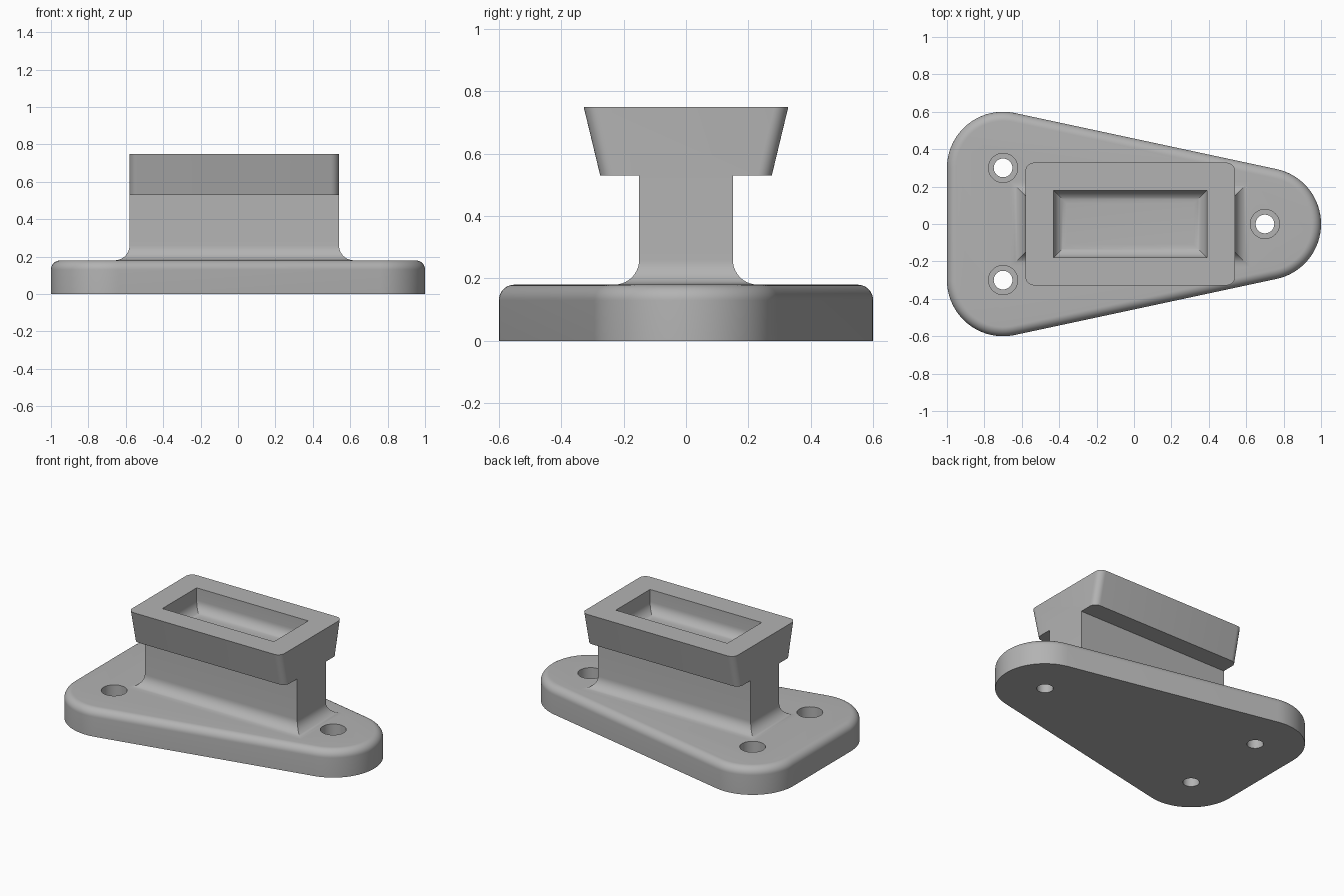
import bpy, bmesh, math
from mathutils import Vector

if "Cube" in bpy.data.objects:
    bpy.data.objects.remove(bpy.data.objects["Cube"])

grey = bpy.data.materials.new("warm_grey")
grey.diffuse_color = (0.45, 0.45, 0.45, 1)
grey.use_nodes = True
grey.node_tree.nodes["Principled BSDF"].inputs["Base Color"].default_value = grey.diffuse_color
CX = -0.02  # post and head centre along x


def loft(name, loops):
    """Closed solid skinned through matching loops of points."""
    bm = bmesh.new()
    rings = [[bm.verts.new(p) for p in loop] for loop in loops]
    n = len(rings[0])
    for a, b in zip(rings, rings[1:]):
        for i in range(n):
            j = (i + 1) % n
            bm.faces.new((a[i], a[j], b[j], b[i]))
    bm.faces.new(rings[0][::-1])
    bm.faces.new(rings[-1])
    bmesh.ops.recalc_face_normals(bm, faces=bm.faces)
    mesh = bpy.data.meshes.new(name)
    bm.to_mesh(mesh)
    bm.free()
    mesh.materials.append(grey)
    ob = bpy.data.objects.new(name, mesh)
    bpy.context.collection.objects.link(ob)
    return ob


def arc(cx, cy, r, a0, a1, n, z):
    return [Vector((cx + r * math.cos(a0 + (a1 - a0) * i / n),
                    cy + r * math.sin(a0 + (a1 - a0) * i / n), z)) for i in range(n + 1)]


def plate_loop(r, z):
    """Tangent outline around three equal circles."""
    t = math.pi / 2 - math.atan2(0.3, 1.4)
    return (arc(0.7, 0, r, -t, t, 32, z) + arc(-0.7, 0.3, r, t, math.pi, 24, z)
            + arc(-0.7, -0.3, r, math.pi, 2 * math.pi - t, 24, z))


def rect_loop(hx, hy, z):
    return [Vector((CX + sx * hx, sy * hy, z)) for sx, sy in ((1, 1), (-1, 1), (-1, -1), (1, -1))]


def round_rect_loop(hx, hy, r, z):
    pts = []
    for k, (sx, sy) in enumerate(((1, 1), (-1, 1), (-1, -1), (1, -1))):
        a = k * math.pi / 2
        pts += arc(CX + sx * (hx - r), sy * (hy - r), r, a, a + math.pi / 2, 8, z)
    return pts


def circle_loop(x, y, r, z):
    return arc(x, y, r, 0, 2 * math.pi, 40, z)[:-1]


def boolean(target, other, operation):
    m = target.modifiers.new(operation.lower(), 'BOOLEAN')
    m.operation, m.solver, m.object = operation, 'EXACT', other
    bpy.ops.object.select_all(action='DESELECT')
    bpy.context.view_layer.objects.active = target
    target.select_set(True)
    bpy.ops.object.modifier_apply(modifier=m.name)
    bpy.data.objects.remove(other, do_unlink=True)


quarter = [math.pi / 2 * i / 10 for i in range(11)]

# Base plate with a rounded top edge
stand = loft("pedestal", [plate_loop(0.3, 0)] + [
    plate_loop(0.25 + 0.05 * math.cos(a), 0.13 + 0.05 * math.sin(a)) for a in quarter])

# Post flaring out to the plate with mitred fillets
R = 0.08
foot = [(R * (1 - math.sin(a)), 0.18 + R * (1 - math.cos(a))) for a in quarter]
post = loft("post", [rect_loop(0.56 + R, 0.15 + R, 0.15)]
            + [rect_loop(0.56 + d, 0.15 + d, z) for d, z in foot]
            + [rect_loop(0.56, 0.15, 0.56)])

# Flared head with rounded vertical corners
head = loft("head", [round_rect_loop(0.56, 0.275, 0.045, 0.53),
                     round_rect_loop(0.56, 0.328, 0.045, 0.75)])

# Pocket with a filleted floor
F, floor = 0.07, 0.60
pocket = loft("pocket_cutter",
              [rect_loop(0.41 - F * (1 - math.sin(a)), 0.18 - F * (1 - math.sin(a)),
                         floor + F * (1 - math.cos(a))) for a in quarter]
              + [rect_loop(0.41, 0.18, 0.8)])
boolean(head, pocket, 'DIFFERENCE')
boolean(stand, post, 'UNION')
boolean(stand, head, 'UNION')

# Counterbored screw holes
for x, y in ((-0.7, 0.3), (-0.7, -0.3), (0.7, 0)):
    hole = loft("hole_cutter", [circle_loop(x, y, r, z) for r, z in
                                ((0.05, -0.1), (0.05, 0.08), (0.078, 0.08), (0.078, 0.2))])
    boolean(stand, hole, 'DIFFERENCE')

bpy.ops.object.select_all(action='DESELECT')
bpy.context.view_layer.objects.active = stand
stand.select_set(True)
bpy.ops.object.shade_smooth_by_angle(angle=math.radians(30))
